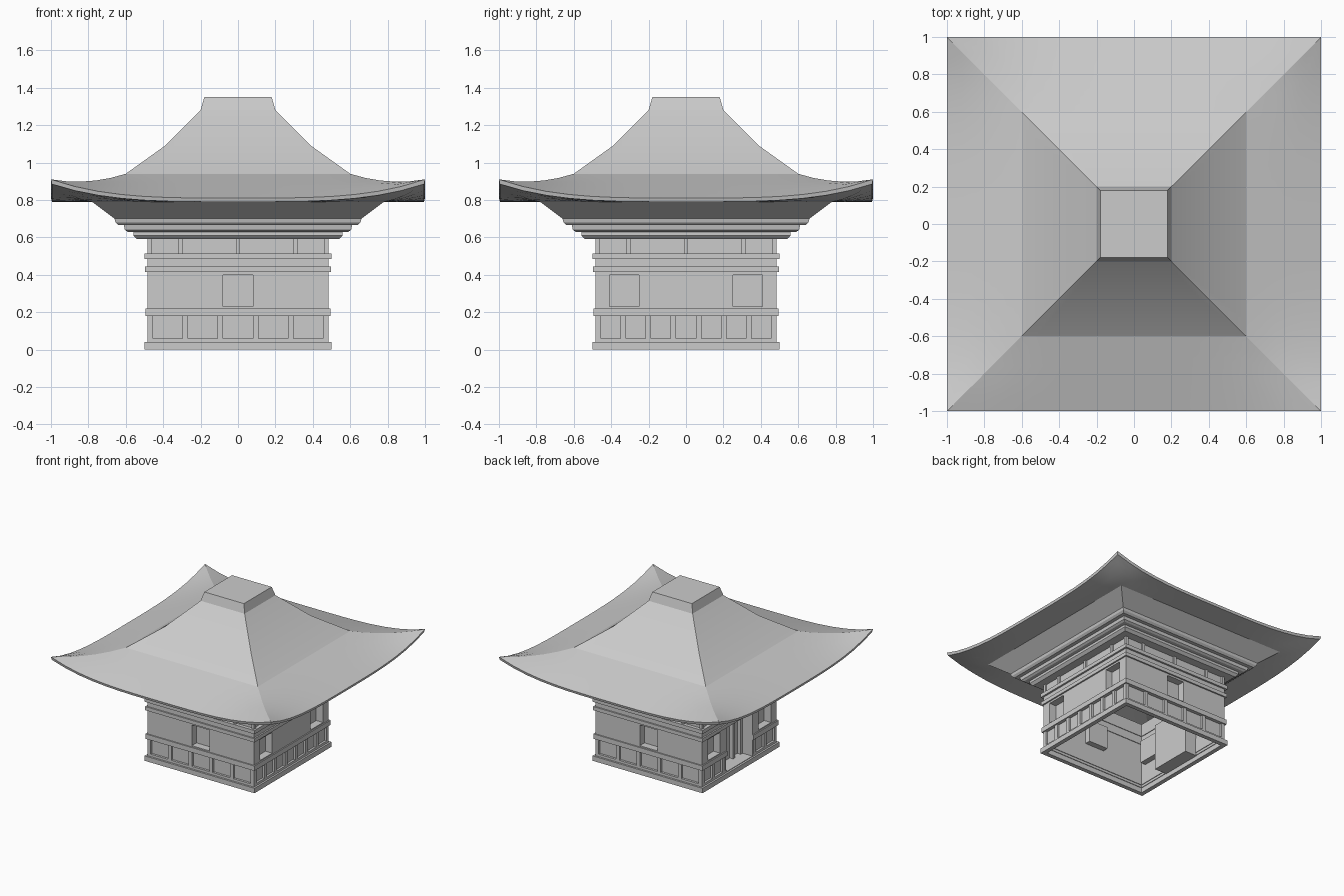
import bpy, bmesh, math
from mathutils import Matrix, Vector

if "Cube" in bpy.data.objects:
    bpy.data.objects.remove(bpy.data.objects["Cube"])


def finish(bm, name, smooth=None):
    bmesh.ops.recalc_face_normals(bm, faces=bm.faces)
    me = bpy.data.meshes.new(name)
    bm.to_mesh(me)
    bm.free()
    ob = bpy.data.objects.new(name, me)
    bpy.context.collection.objects.link(ob)
    if smooth:
        bpy.ops.object.select_all(action='DESELECT')
        ob.select_set(True)
        bpy.context.view_layer.objects.active = ob
        bpy.ops.object.shade_smooth_by_angle(angle=math.radians(smooth))
    return ob


def square_lathe(name, rings, n=1, cap_first=False, smooth=None, close=False):
    """rings: (half width, z, corner lift) swept round a square plan."""
    bm = bmesh.new()
    ts = [-1 + 2 * i / n for i in range(n)]
    loops = []
    for h, z, lift in rings:
        loop = []
        for k in range(4):
            rot = Matrix.Rotation(k * math.pi / 2, 3, 'Z')
            for t in ts:
                p = rot @ Vector((h * t, -h, z + lift * abs(t) ** 3.5))
                loop.append(bm.verts.new(p))
        loops.append(loop)
    pairs = list(zip(loops, loops[1:]))
    if close:
        pairs.append((loops[-1], loops[0]))
    for a, b in pairs:
        for i in range(len(a)):
            j = (i + 1) % len(a)
            bm.faces.new((a[i], a[j], b[j], b[i]))
    if cap_first:
        bm.faces.new(loops[0])
    return finish(bm, name, smooth)


def ring(name, out, inn, z0, z1):
    square_lathe(name, [(out, z0, 0), (out, z1, 0), (inn, z1, 0), (inn, z0, 0)], close=True)


def box(bm, side, u0, u1, d0, d1, z0, z1):
    """Box on a side (0 front, 1 right, 2 back, 3 left): u along, d outward."""
    m = (Matrix.Rotation(side * math.pi / 2, 4, 'Z')
         @ Matrix.Translation(((u0 + u1) / 2, -(d0 + d1) / 2, (z0 + z1) / 2))
         @ Matrix.Diagonal((u1 - u0, d1 - d0, z1 - z0, 1)))
    bmesh.ops.create_cube(bm, size=1, matrix=m)


def pocket(bm, side, u0, u1, z0, z1, depth):
    """Open recess with a back panel."""
    o, i, t = 0.484, 0.484 - depth, 0.008
    box(bm, side, u0 - t, u1 + t, i - t, i, z0 - t, z1 + t)
    box(bm, side, u0 - t, u0, i, o, z0, z1)
    box(bm, side, u1, u1 + t, i, o, z0, z1)
    box(bm, side, u0 - t, u1 + t, i, o, z0 - t, z0)
    box(bm, side, u0 - t, u1 + t, i, o, z1, z1 + t)


# Roof: steep upper part, flared eaves with lifted corners, soffit
roof = [(0.18, 1.35, 0), (0.2, 1.28, 0), (0.39, 1.09, 0), (0.6, 0.94, 0)]
for k in range(1, 6):
    f = k / 5
    roof.append((0.6 + 0.4 * f, 0.94 - 0.13 * f, 0.1 * f * f))
for k in range(4, -1, -1):
    f = k / 4
    roof.append((0.78 + 0.215 * f, 0.79, 0.095 * f ** 1.5))
roof.append((0.66, 0.70, 0))
square_lathe("roof", roof, n=16, cap_first=True, smooth=15)

# Stepped cornice under the soffit
square_lathe("cornice", [(0.66, 0.70, 0), (0.655, 0.68, 0), (0.64, 0.665, 0),
                         (0.61, 0.665, 0), (0.605, 0.64, 0), (0.59, 0.63, 0),
                         (0.56, 0.63, 0), (0.56, 0.61, 0), (0.54, 0.59, 0), (0.465, 0.59, 0)])

# Base and horizontal bands
ring("base_sill", 0.5, 0.465, 0, 0.04)
ring("middle_beam", 0.497, 0.46, 0.415, 0.445)
ring("upper_beam", 0.5, 0.46, 0.485, 0.515)
ring("beam_gap", 0.485, 0.465, 0.445, 0.485)
ring("frieze_panels", 0.472, 0.462, 0.515, 0.59)

walls, panels, battens, posts, windows = (bmesh.new() for _ in range(5))
W, DOOR = 0.485, 0.17
for s in range(4):
    holes = [(-0.08, 0.08)] if s in (0, 2) else [(-0.41, -0.25), (0.25, 0.41)]
    for a, b in holes:
        pocket(windows, s, a, b, 0.23, 0.40, 0.06)
    # Wall above the dado, split round windows and door
    cuts = sorted(holes + ([(-DOOR, DOOR)] if s == 3 else []))
    edges = [-W] + [e for c in cuts for e in c] + [W]
    for a, b in zip(edges[::2], edges[1::2]):
        box(walls, s, a, b, 0.465, W, 0.22, 0.415)
    for a, b in holes:
        box(walls, s, a, b, 0.465, W, 0.22, 0.23)
        box(walls, s, a, b, 0.465, W, 0.40, 0.415)
    # Dado: rail, recessed panels and battens
    for a, b in ([(-W, -DOOR), (DOOR, W)] if s == 3 else [(-W, W)]):
        e0 = -0.495 if a == -W else a
        e1 = 0.495 if b == W else b
        box(walls, s, e0, e1, 0.46, 0.495, 0.18, 0.22)
        box(walls, s, a, b, 0.46, W, 0.04, 0.06)
        p0, p1 = max(a, -0.467), min(b, 0.467)
        box(panels, s, p0, p1, 0.455, 0.467, 0.06, 0.18)
    count = 5 if s in (0, 2) else 7
    for k in range(count + 1):
        u = -0.47 + 0.94 * k / count
        if s == 3 and abs(u) < DOOR:
            continue
        box(battens, s, u - 0.015, u + 0.015, 0.46, W, 0.06, 0.18)
    # Frieze posts
    for u in (-0.473, -0.31, 0, 0.31, 0.473):
        box(posts, s, u - 0.012, u + 0.012, 0.465, W, 0.515, 0.59)
finish(walls, "walls")
finish(panels, "dado_panels")
finish(battens, "dado_battens")
finish(posts, "frieze_posts")
finish(windows, "window_recesses")

# Doorway on the left side
door = bmesh.new()
pocket(door, 3, -DOOR, DOOR, 0.045, 0.41, 0.12)
for u in (-0.158, -0.06, 0.06, 0.158):
    box(door, 3, u - 0.012, u + 0.012, 0.364, 0.395, 0.045, 0.41)
finish(door, "doorway")
